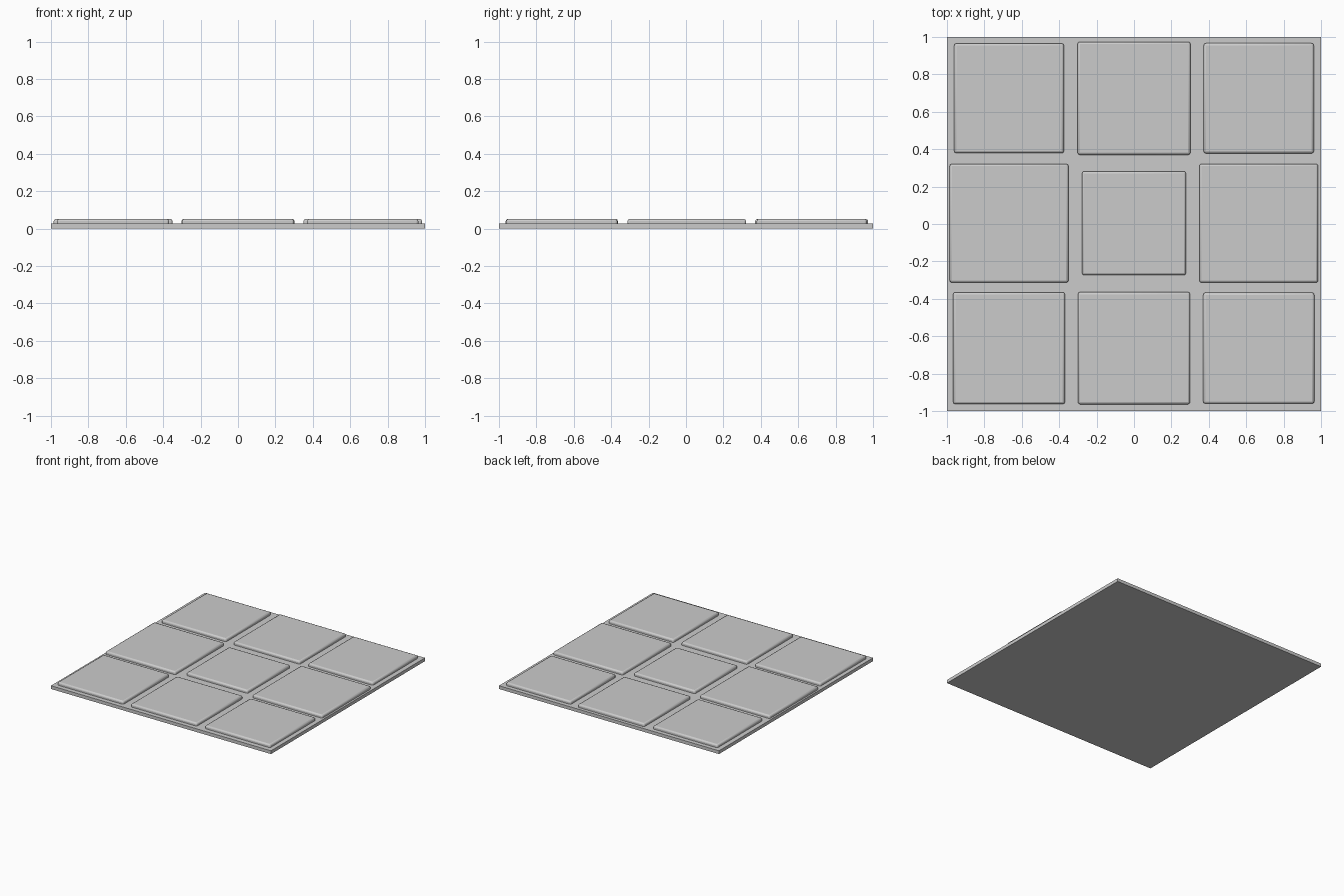
import bpy

if "Cube" in bpy.data.objects:
    bpy.data.objects.remove(bpy.data.objects["Cube"])

BASE_TOP = 0.027
TILE_TOP = 0.052


def box(name, x, y, size_x, size_y, z0, z1):
    bpy.ops.mesh.primitive_cube_add(size=1, location=(x, y, (z0 + z1) / 2))
    ob = bpy.context.object
    ob.name = name
    ob.scale = (size_x, size_y, z1 - z0)
    bpy.ops.object.transform_apply(location=False, rotation=False, scale=True)
    return ob


# Thin square backing slab
box("base_slab", 0, 0, 2, 2, 0, BASE_TOP)

# Raised paving tiles: sizes by row, back to front
sizes = [
    (0.672, (0.587, 0.604, 0.589)),
    (0.004, (0.635, 0.556, 0.635)),
    (-0.664, (0.598, 0.600, 0.594)),
]
rows = ("back", "middle", "front")
cols = (("left", -0.668), ("centre", 0.0), ("right", 0.667))

for row, (y, widths) in zip(rows, sizes):
    for (col, x), w in zip(cols, widths):
        tile = box(f"tile_{row}_{col}", x, y, w, w, 0.008, TILE_TOP)
        # Rounded tile edges
        bev = tile.modifiers.new("rounded_edges", 'BEVEL')
        bev.width = 0.012
        bev.segments = 2
        bpy.ops.object.shade_smooth_by_angle()
